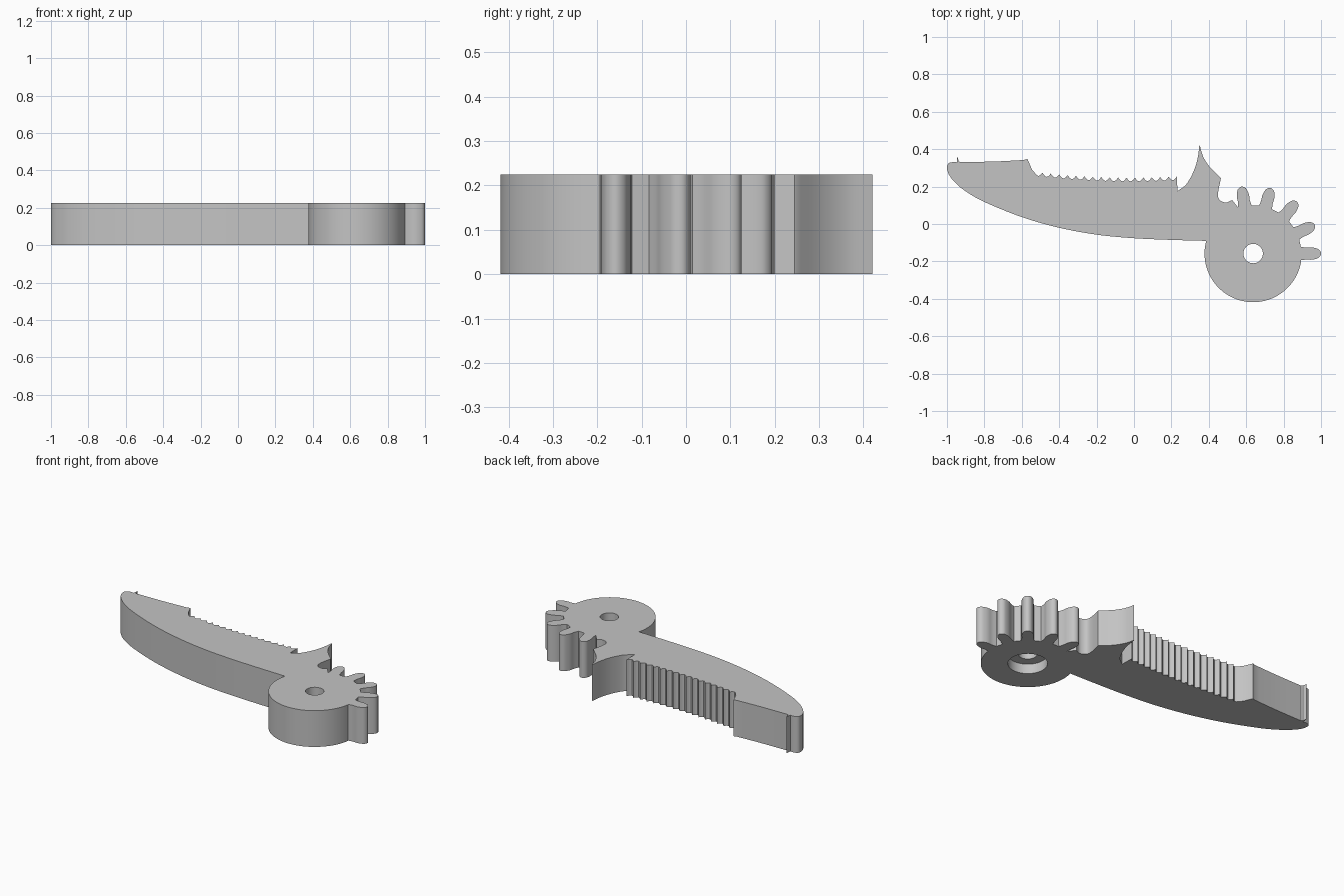
import bpy
import bmesh
from math import sin, cos, pi, radians
from mathutils import Vector

THICKNESS = 0.225
HUB = Vector((0.637, -0.158))
HUB_RADIUS = 0.26

default_cube = bpy.data.objects.get("Cube")
if default_cube:
    bpy.data.objects.remove(default_cube, do_unlink=True)

# Plain grey material
grey = bpy.data.materials.new("plain_grey")
grey.use_nodes = True
grey_value = (0.55, 0.55, 0.55, 1.0)
grey.diffuse_color = grey_value
grey.node_tree.nodes["Principled BSDF"].inputs["Base Color"].default_value = grey_value


def polar(radius, angle):
    return HUB + radius * Vector((cos(angle), sin(angle)))


def hub_arc(start, end, steps):
    """Points on the hub rim between two angles in degrees."""
    return [polar(HUB_RADIUS, radians(start + (end - start) * i / steps))
            for i in range(steps + 1)]


def smooth_path(points, steps=5):
    """Catmull-Rom curve through the given points."""
    pts = [Vector(p) for p in points]
    pts = [2 * pts[0] - pts[1]] + pts + [2 * pts[-1] - pts[-2]]
    path = []
    for a, b, c, d in zip(pts, pts[1:], pts[2:], pts[3:]):
        for i in range(steps):
            t = i / steps
            path.append(0.5 * (2 * b + (c - a) * t
                               + (2 * a - 5 * b + 4 * c - d) * t ** 2
                               + (3 * b - a - 3 * c + d) * t ** 3))
    return path + [pts[-2]]


def gear_tooth(angle):
    """Bulbous tooth standing radially on the hub, traced anticlockwise."""
    half = [(0.255, 0.036), (0.285, 0.032), (0.315, 0.033), (0.345, 0.025), (0.358, 0.014)]
    profile = [(r, -w) for r, w in half] + [(0.363, 0)] + [(r, w) for r, w in reversed(half)]
    out = Vector((cos(angle), sin(angle)))
    side = Vector((-out.y, out.x))
    return smooth_path([HUB + out * r + side * w for r, w in profile], 3)


def serration(start_x, end_x, count, depth=0.02):
    """Row of scooped grip teeth along a slightly sagging line."""
    row = []
    samples = 6
    for i in range(count * samples + 1):
        x = start_x + (end_x - start_x) * i / (count * samples)
        crest = 0.243 + 0.12 * (x + 0.02) ** 2
        scoop = sin(pi * (i % samples) / samples)
        row.append(Vector((x, crest + 0.005 - depth * scoop)))
    return row


def prism(name, outline, bottom, top):
    """Closed outline extruded between two heights."""
    bm = bmesh.new()
    face = bm.faces.new([bm.verts.new((p.x, p.y, bottom)) for p in outline])
    extruded = bmesh.ops.extrude_face_region(bm, geom=[face])
    moved = [v for v in extruded["geom"] if isinstance(v, bmesh.types.BMVert)]
    bmesh.ops.translate(bm, verts=moved, vec=(0, 0, top - bottom))
    bmesh.ops.recalc_face_normals(bm, faces=bm.faces)
    mesh = bpy.data.meshes.new(name)
    bm.to_mesh(mesh)
    bm.free()
    mesh.materials.append(grey)
    obj = bpy.data.objects.new(name, mesh)
    bpy.context.collection.objects.link(obj)
    return obj


# Outline, anticlockwise: round hub, then gear teeth
outline = hub_arc(165, 351, 48)
for index in range(5):
    outline += gear_tooth(radians(25 * index))

# Notch and hooked spur
outline += smooth_path([(0.525, 0.128), (0.49, 0.115), (0.455, 0.132),
                        (0.45, 0.17), (0.465, 0.245)])
outline += smooth_path([(0.464, 0.247), (0.405, 0.305), (0.37, 0.36), (0.352, 0.42)])
outline += smooth_path([(0.349, 0.415), (0.34, 0.35), (0.318, 0.28),
                        (0.28, 0.213), (0.232, 0.175)])

# Serrated grip, raised step, jaw edge and tip barb
outline += serration(0.23, -0.535, 17)
outline += [Vector(p) for p in [(-0.545, 0.29), (-0.57, 0.348)]]
outline += smooth_path([(-0.59, 0.342), (-0.75, 0.334), (-0.93, 0.331)])
outline += [Vector(p) for p in [(-0.938, 0.338), (-0.944, 0.365), (-0.947, 0.33)]]

# Rounded tip and long curved back
outline += smooth_path([(-0.965, 0.332), (-0.99, 0.325), (-1.0, 0.305), (-0.99, 0.265),
                        (-0.955, 0.22), (-0.9, 0.175), (-0.8, 0.118), (-0.6, 0.037),
                        (-0.4, -0.02), (-0.2, -0.057), (0, -0.076), (0.2, -0.085),
                        (0.38, -0.09)])

arm = prism("geared_jaw_arm", outline, 0, THICKNESS)


# Pivot hole and wider recess underneath
def cut_hole(name, radius, bottom, top):
    ring = [polar(radius, 2 * pi * i / 40) for i in range(40)]
    cutter = prism(name, ring, bottom, top)
    cutter.hide_render = True
    cut = arm.modifiers.new(name, "BOOLEAN")
    cut.operation = "DIFFERENCE"
    cut.solver = "EXACT"
    cut.object = cutter
    bpy.context.view_layer.objects.active = arm
    bpy.ops.object.modifier_apply(modifier=cut.name)
    bpy.data.objects.remove(cutter, do_unlink=True)


cut_hole("pivot_hole", 0.052, -0.1, THICKNESS + 0.1)
cut_hole("pivot_recess", 0.11, -0.1, 0.06)

# Smooth curved walls, keep corners sharp
bpy.ops.object.select_all(action="DESELECT")
arm.select_set(True)
bpy.context.view_layer.objects.active = arm
bpy.ops.object.shade_smooth_by_angle(angle=radians(30))
